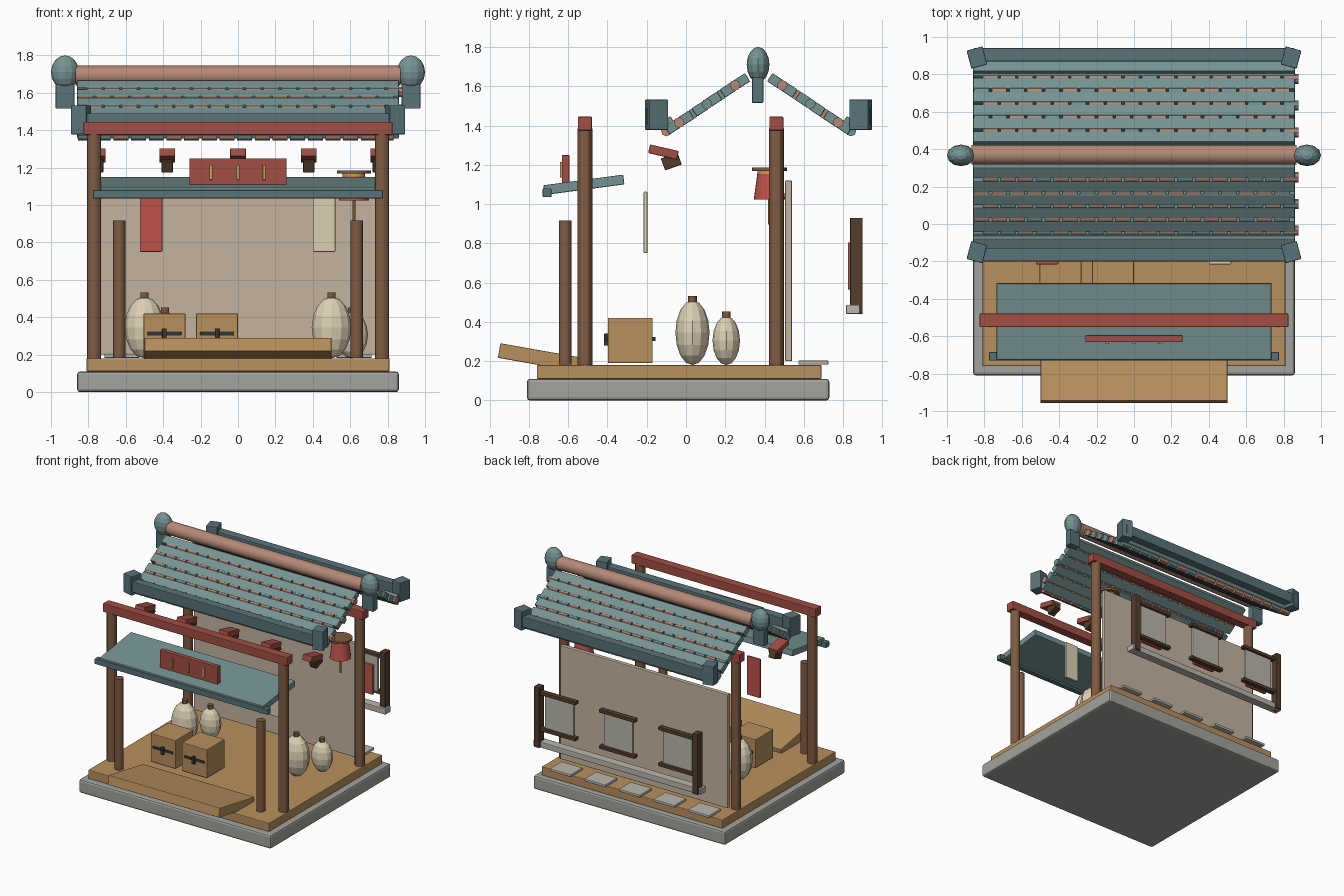
import bpy, math, random
from mathutils import Matrix

if "Cube" in bpy.data.objects:
    bpy.data.objects.remove(bpy.data.objects["Cube"])

random.seed(4)
COLORS = {  # display colours, converted to linear below
    "stone": (.63, .63, .61), "floor": (.72, .56, .37), "wood": (.50, .36, .27),
    "dark_wood": (.33, .25, .19), "red": (.63, .31, .27), "cloth_red": (.74, .33, .30),
    "teal": (.46, .57, .57), "dark_teal": (.35, .45, .47), "clay": (.70, .53, .46),
    "plaster": (.76, .70, .62), "cream": (.86, .81, .70), "gold": (.78, .62, .35),
    "iron": (.22, .22, .22), "slate": (.72, .71, .67)}
MATS = {}
for n, c in COLORS.items():
    MATS[n] = bpy.data.materials.new(n)
    MATS[n].diffuse_color = (*[v ** 2.2 for v in c], 1)


def finish(name, mat):
    o = bpy.context.object
    o.name = name
    o.data.materials.append(MATS[mat])
    return o


def box(name, c, size, mat, rx=0, rz=0, bevel=.005):
    bpy.ops.mesh.primitive_cube_add(size=1, location=c,
                                    rotation=(math.radians(rx), 0, math.radians(rz)))
    o = finish(name, mat)
    o.data.transform(Matrix.Diagonal((*size, 1)))
    if bevel:
        m = o.modifiers.new("bevel", 'BEVEL')
        m.width, m.segments = bevel, 2
    return o


def span(name, x, y, z, mat, **kw):
    """Box given by its min/max on every axis."""
    return box(name, [(a + b) / 2 for a, b in (x, y, z)], [b - a for a, b in (x, y, z)], mat, **kw)


def rod(name, c, r, length, mat, axis='Z', sides=12, r2=None, smooth=True):
    rot = (0, math.pi / 2, 0) if axis == 'X' else (0, 0, 0)
    bpy.ops.mesh.primitive_cone_add(vertices=sides, radius1=r, radius2=r if r2 is None else r2,
                                    depth=length, location=c, rotation=rot)
    o = finish(name, mat)
    if smooth:
        bpy.ops.object.shade_smooth_by_angle()
    return o


def ball(name, c, radii, mat, seg=12, rings=8):
    bpy.ops.mesh.primitive_uv_sphere_add(segments=seg, ring_count=rings, location=c)
    o = finish(name, mat)
    o.data.transform(Matrix.Diagonal((*radii, 1)))
    return o


# platform
span("stone_base", (-.86, .86), (-.81, .73), (0, .11), "stone", bevel=.015)
span("wood_floor", (-.81, .81), (-.76, .69), (.11, .18), "floor")
box("entry_ramp", (0, -.73, .215), (1, .45, .075), "floor", rx=-10)

# frame posts and beams
for y, side in ((-.515, "front"), (.46, "back")):
    span(side + "_beam", (-.825, .825), (y - .036, y + .036), (1.375, 1.445), "red")
    for sx in (-1, 1):
        rod(side + "_post", (.77 * sx, y, .75), .038, 1.27, "wood")
for sx in (-1, 1):
    rod("awning_post", (.635 * sx, -.615, .55), .033, .735, "wood")
span("back_wall", (-.75, .75), (.505, .54), (.2, 1.12), "plaster")

# awning with sign board
box("awning", (0, -.52, 1.098), (1.47, .41, .05), "teal", rx=7.6)
span("awning_trim", (-.775, .775), (-.73, -.685), (1.035, 1.08), "dark_teal")
span("sign_board", (-.26, .26), (-.632, -.594), (1.105, 1.25), "red")
for x in (-.145, 0, .14):
    span("sign_strip", (x - .008, x + .008), (-.642, -.63), (1.135, 1.215), "gold", bevel=.002)

# bracket row under the front eave
for x in (-.75, -.378, 0, .378, .75):
    box("bracket_arm", (x, -.115, 1.265), (.085, .15, .045), "red", rx=-13)
    box("bracket_block", (x, -.075, 1.217), (.06, .09, .065), "dark_wood", rx=20)

# hanging banners
for x, m in ((-.465, "cloth_red"), (.46, "cream")):
    span("banner", (x - .06, x + .06), (-.216, -.196), (.75, 1.063), m)

# crates with iron bands and latches
for x in (-.393, -.112):
    span("crate", (x - .112, x + .112), (-.398, -.17), (.19, .42), "floor")
    span("crate_band", (x - .09, x + .09), (-.405, -.155), (.303, .323), "iron", bevel=.002)
    span("crate_latch", (x - .012, x + .012), (-.417, -.395), (.28, .34), "iron", bevel=.002)

# jar pairs
for x in (-.5, .5):
    for jx, y, rx, ry, h in ((x, .033, .106, .087, .33), (x + .11, .205, .085, .07, .25)):
        ball("jar", (jx, y, .18 + h / 2), (rx, ry, h / 2), "cream")
        rod("jar_stopper", (jx, y, .18 + h + .005), .022, .035, "wood")

# lantern
rod("lantern_cap", (.62, .425, 1.177), .09, .016, "wood", sides=16)
rod("lantern_collar", (.62, .425, 1.16), .06, .02, "gold", sides=16)
rod("lantern_body", (.62, .425, 1.088), .08, .13, "cloth_red", sides=16, r2=.062)
rod("lantern_tassel", (.62, .425, .96), .007, .13, "gold", sides=8)

# roof: stepped planks with rows of barrel tiles, one slope each side of the ridge
CY = .37
ROWS = [(.05, 1.65), (.12, 1.605), (.192, 1.557), (.263, 1.51), (.335, 1.46), (.405, 1.415), (.47, 1.372)]
for s in (-1, 1):
    for i, (d, z) in enumerate(ROWS):
        if i < len(ROWS) - 1:
            d2, z2 = ROWS[i + 1]
            box("roof_plank", (0, CY + s * (d + d2) / 2, (z + z2) / 2), (1.72, .068, .05),
                "teal", rx=-s * 33)
        if i == 0:
            continue
        shift = .047 * (i % 2)
        for k in range(18):
            x = -.815 + k * .0945 + shift
            if x > .84:
                continue
            rod("roof_tile", (x, CY + s * d, z), .027, .08,
                random.choice(("clay", "clay", "teal")), 'X', 8, smooth=False)
    # eave beam with corner blocks
    span("eave_beam", (-.86, .86), sorted((CY + s * .50, CY + s * .57)), (1.405, 1.49), "dark_teal")
    box("eave_lip", (0, CY + s * .47, 1.415), (1.72, .07, .035), "teal", rx=-s * 30)
    for sx in (-1, 1):
        box("eave_corner_block", (.84 * sx, CY + s * .52, 1.455), (.088, .1, .155),
            "dark_teal", rz=-15 * s * sx)

# ridge with end finials
rod("ridge_roll", (0, CY, 1.692), .053, 1.74, "clay", 'X', 16)
for sx in (-1, 1):
    ball("ridge_finial", (.925 * sx, CY - .003, 1.71), (.075, .058, .09), "teal", 12, 8)
    box("ridge_end_block", (.925 * sx, CY - .005, 1.58), (.1, .057, .13), "dark_teal")

# rear screen: posts, sill and three panels
span("screen_sill", (-.75, .75), (.815, .885), (.44, .487), "slate")
for sx in (-1, 1):
    span("screen_post", (.71 * sx - .024, .71 * sx + .024), (.835, .9), (.44, .93), "dark_wood")
for x in (-.53, 0, .53):
    span("screen_panel", (x - .13, x + .13), (.845, .868), (.58, .88), "slate")
    span("screen_red_back", (x - .1, x + .1), (.824, .846), (.565, .805), "cloth_red")
    for z in (.588, .88):
        span("screen_bar", (x - .16, x + .16), (.845, .888), (z - .014, z + .014), "dark_wood")

# stepping slabs behind the wall
for i in range(-2, 3):
    span("step_slab", (.31 * i - .095, .31 * i + .095), (.572, .725), (.182, .203), "slate")

for m in bpy.data.materials:
    if m.users and not m.is_grease_pencil:
        m.use_nodes = True
        m.node_tree.nodes["Principled BSDF"].inputs["Base Color"].default_value = m.diffuse_color
